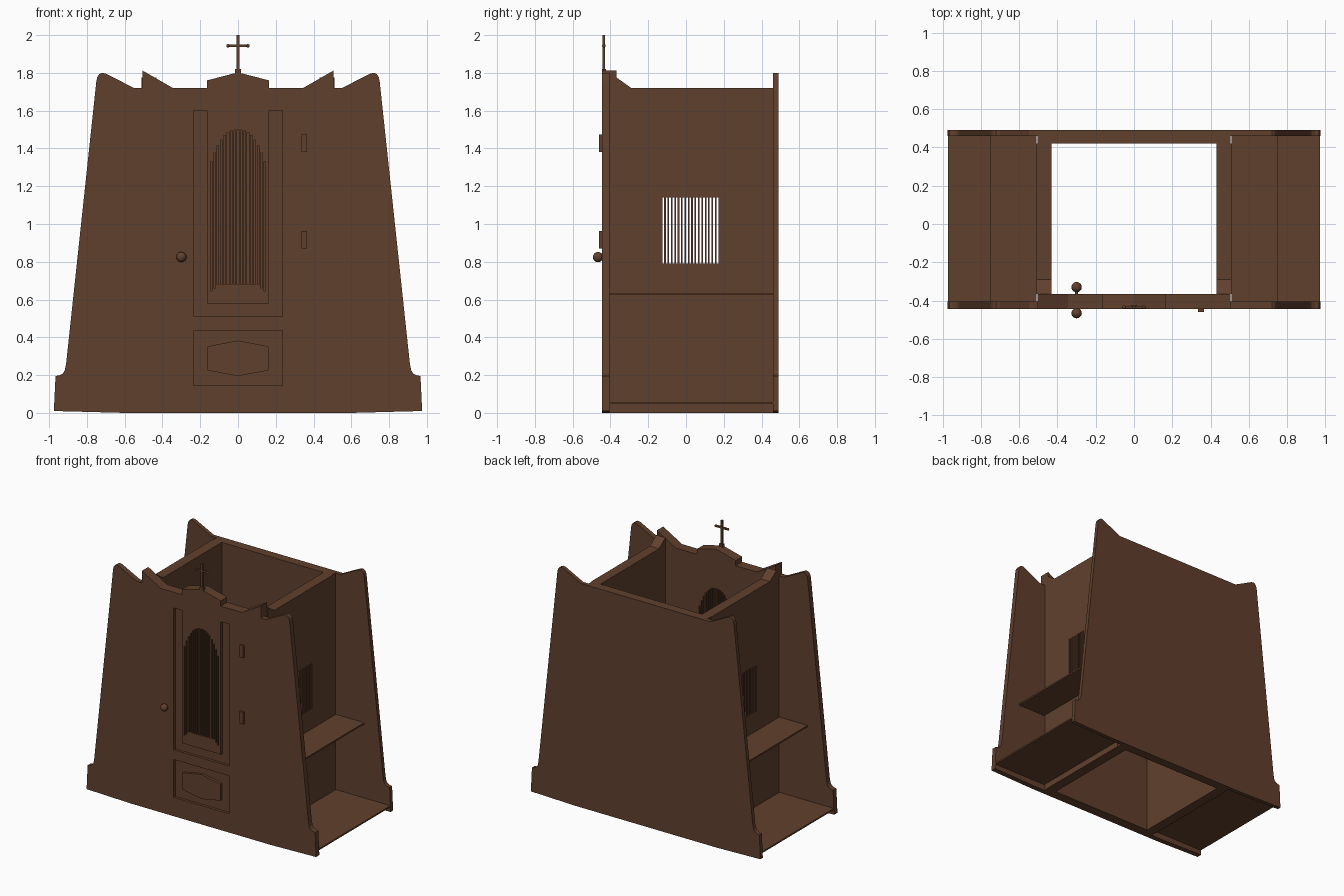
import bpy, bmesh, math
from mathutils import Vector

if "Cube" in bpy.data.objects:
    bpy.data.objects.remove(bpy.data.objects["Cube"])

wood = bpy.data.materials.new("brown wood")
wood.diffuse_color = (0.118, 0.051, 0.026, 1)
wood.use_nodes = True
wood.node_tree.nodes["Principled BSDF"].inputs["Base Color"].default_value = wood.diffuse_color


def finish(name, bm):
    bmesh.ops.recalc_face_normals(bm, faces=bm.faces)
    me = bpy.data.meshes.new(name)
    bm.to_mesh(me)
    bm.free()
    me.materials.append(wood)
    ob = bpy.data.objects.new(name, me)
    bpy.context.collection.objects.link(ob)
    return ob


def add_prism(bm, pts, a, b, axis="y"):
    """Extrude a flat profile (x,z along y, or y,z along x) from a to b."""
    def co(p, d):
        return (p[0], d, p[1]) if axis == "y" else (d, p[0], p[1])
    lo = [bm.verts.new(co(p, a)) for p in pts]
    hi = [bm.verts.new(co(p, b)) for p in pts]
    bm.faces.new(lo)
    bm.faces.new(hi[::-1])
    n = len(pts)
    for i in range(n):
        j = (i + 1) % n
        bm.faces.new((lo[i], hi[i], hi[j], lo[j]))


def prism(name, pts, a, b, axis="y"):
    bm = bmesh.new()
    add_prism(bm, pts, a, b, axis)
    return finish(name, bm)


def rect(u0, u1, z0, z1):
    return [(u0, z0), (u1, z0), (u1, z1), (u0, z1)]


def box(name, x0, x1, y0, y1, z0, z1):
    return prism(name, rect(x0, x1, z0, z1), y0, y1)


def cut(ob, cutter):
    mod = ob.modifiers.new("cut", "BOOLEAN")
    mod.operation = "DIFFERENCE"
    mod.solver = "EXACT"
    mod.object = cutter
    cutter.hide_render = True
    cutter.hide_set(True)


def ball(name, loc, r):
    bm = bmesh.new()
    bmesh.ops.create_uvsphere(bm, u_segments=20, v_segments=12, radius=r)
    bmesh.ops.translate(bm, verts=bm.verts, vec=Vector(loc))
    for f in bm.faces:
        f.smooth = True
    return finish(name, bm)


F, FI = -0.445, -0.367      # front wall outer and inner y
B, BI = 0.49, 0.42          # back wall outer and inner y

# door with gabled crest
door = prism("door", [(-0.345, 0), (0.345, 0), (0.345, 1.72), (0.165, 1.72), (0.165, 1.76),
                      (0.03, 1.795), (0, 1.802), (-0.03, 1.795), (-0.165, 1.76),
                      (-0.165, 1.72), (-0.345, 1.72)], F, FI)

# recessed U-shaped border and lower panel of the door
bm = bmesh.new()
add_prism(bm, [(-0.235, 0.51), (0.235, 0.51), (0.235, 1.60), (0.165, 1.60), (0.165, 0.58),
               (-0.165, 0.58), (-0.165, 1.60), (-0.235, 1.60)], F - 0.05, F + 0.02)
add_prism(bm, rect(-0.235, 0.235, 0.145, 0.435), F - 0.05, F + 0.02)
# arched row of door slits
for i in range(-8, 9):
    x = i * 0.0178
    top = 1.50 - 0.17 * (abs(i) / 8) ** 2.4
    bot = {8: 0.645, 7: 0.66}.get(abs(i), 0.68)
    add_prism(bm, rect(x - 0.0045, x + 0.0045, bot, top), F - 0.05, FI + 0.05)
cut(door, finish("door_cutter", bm))

# raised hexagon in lower panel
prism("door_hexagon", [(-0.162, 0.225), (0, 0.195), (0.162, 0.225),
                       (0.162, 0.352), (0, 0.383), (-0.162, 0.352)], F, F + 0.025)

# wing outline, from the wall out to the flared foot
wing = [(0.505, 0), (0.6, 0), (0.975, 0.01), (0.966, 0.195), (0.945, 0.199), (0.928, 0.208),
        (0.917, 0.225), (0.91, 0.26), (0.75, 1.755), (0.745, 1.778), (0.735, 1.793),
        (0.72, 1.80), (0.70, 1.796), (0.55, 1.72), (0.505, 1.72)]

for s, side in ((1, "right"), (-1, "left")):
    def mir(pts):
        return [(s * x, z) for x, z in pts]
    # front post with pointed corner
    prism("front_post_" + side, mir([(0.345, 0), (0.505, 0), (0.505, 1.812), (0.345, 1.72)]), F, FI)
    # front and back wings
    prism("front_wing_" + side, mir(wing), F, -0.405)
    prism("back_wing_" + side, mir(wing), 0.46, B)
    # side wall with sloped front corner and screen slits
    wall = prism("side_wall_" + side, [(FI, 0), (BI, 0), (BI, 1.72), (-0.29, 1.72), (FI, 1.775)],
                 s * 0.432, s * 0.51, "x")
    bm = bmesh.new()
    for i in range(-8, 9):
        y = 0.023 + i * 0.0179
        add_prism(bm, rect(y - 0.0047, y + 0.0047, 0.79, 1.14), s * 0.38, s * 0.56, "x")
    cut(wall, finish("screen_cutter_" + side, bm))
    # arm shelf and kneeling floor
    x0, x1 = sorted((s * 0.51, s * 0.75))
    box("arm_shelf_" + side, x0, x1, -0.405, 0.46, 0.624, 0.636)
    x0, x1 = sorted((s * 0.51, s * 0.972))
    box("side_floor_" + side, x0, x1, -0.405, 0.46, 0.046, 0.058)

# back wall
box("back_wall", -0.505, 0.505, BI, B, 0, 1.72)

# hinges
for z in (0.87, 1.38):
    box("hinge", 0.335, 0.365, F - 0.016, F + 0.005, z, z + 0.093)

# door knobs with their spindle
ball("knob_outer", (-0.30, -0.466, 0.825), 0.027)
ball("knob_inner", (-0.30, -0.33, 0.825), 0.027)
box("knob_spindle", -0.308, -0.292, -0.46, -0.335, 0.817, 0.833)

# cross on the crest
cy = -0.435
box("cross_upright", -0.007, 0.007, cy - 0.007, cy + 0.007, 1.79, 2.0)
box("cross_arm", -0.055, 0.055, cy - 0.006, cy + 0.006, 1.937, 1.95)
box("cross_base", -0.016, 0.016, cy - 0.01, cy + 0.012, 1.795, 1.82)
for x in (-0.052, 0.052):
    ball("cross_tip", (x, cy, 1.9435), 0.0095)
